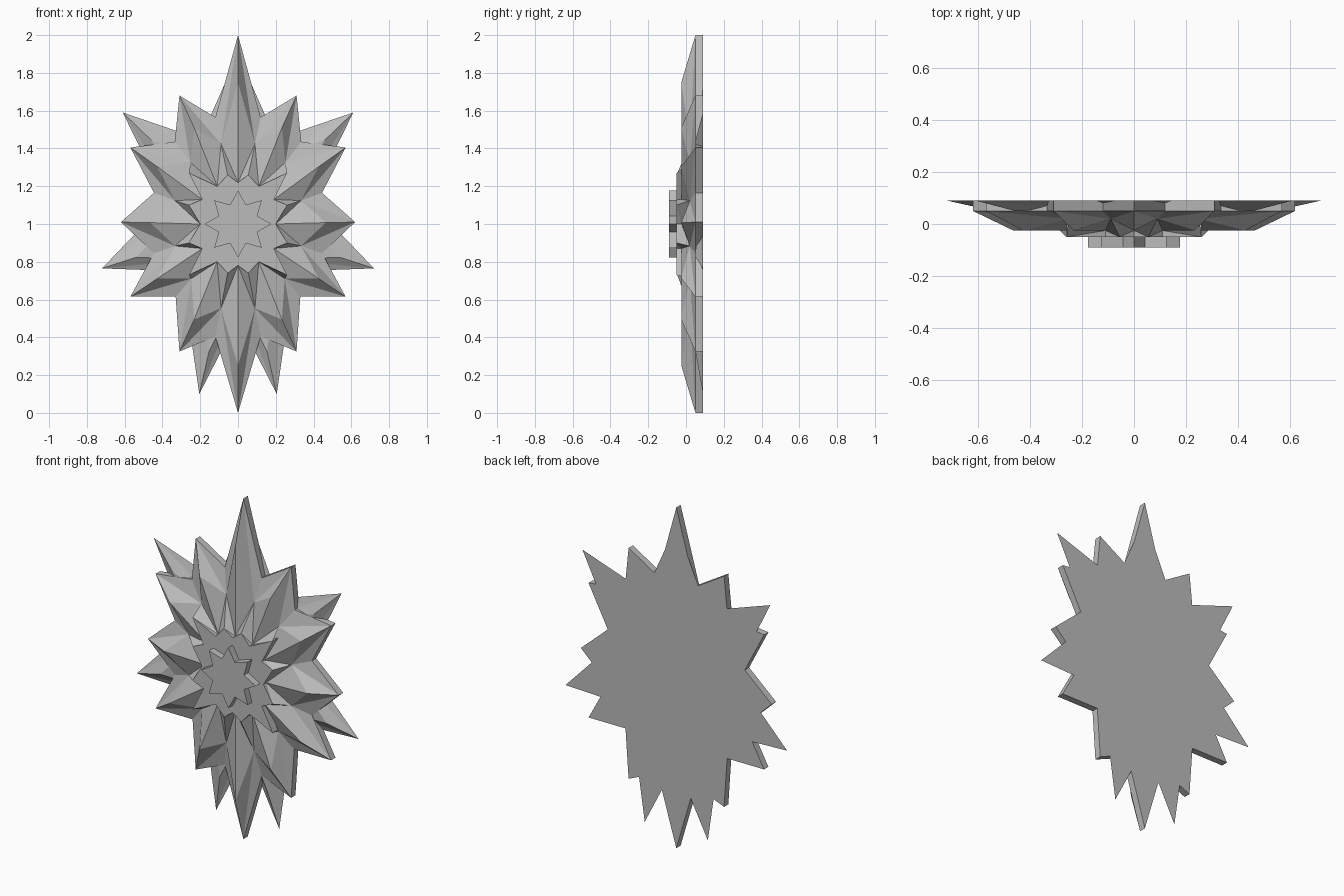
import bpy, bmesh, math

default = bpy.data.objects.get("Cube")
if default:
    bpy.data.objects.remove(default)

grey = bpy.data.materials.new("plain grey")
grey.use_nodes = True
colour = (0.5, 0.5, 0.5, 1)
grey.diffuse_color = colour
grey.node_tree.nodes["Principled BSDF"].inputs["Base Color"].default_value = colour


def mirrored(tips, valleys):
    """Interleave tips and valleys of the right half, then mirror to a full loop."""
    half = []
    for i, tip in enumerate(tips):
        half.append(tip)
        if i < len(valleys):
            half.append(valleys[i])
    left = [(-x, z) for x, z in reversed(half) if x > 0]
    return half + left


def ring(outline, tip_y, valley_y, scale=1.0):
    """Points of one loop; even points are tips, odd points are valleys."""
    return [(x * scale, valley_y if i % 2 else tip_y, z * scale + 1)
            for i, (x, z) in enumerate(outline)]


def build(name, rings, tip_diagonals, centre_y=None):
    """Bridge the loops from back to front with folded triangles and cap the ends."""
    bm = bmesh.new()
    loops = [[bm.verts.new(p) for p in r] for r in rings]
    n = len(loops[0])
    for outer, inner, from_tip in zip(loops, loops[1:], tip_diagonals):
        for i in range(n):
            j = (i + 1) % n
            tip, valley = (i, j) if i % 2 == 0 else (j, i)
            if from_tip:
                bm.faces.new((outer[tip], outer[valley], inner[valley]))
                bm.faces.new((outer[tip], inner[valley], inner[tip]))
            else:
                bm.faces.new((outer[tip], outer[valley], inner[tip]))
                bm.faces.new((outer[valley], inner[valley], inner[tip]))
    bm.faces.new(loops[0])
    if centre_y is None:
        bm.faces.new(loops[-1])
    else:
        hub = bm.verts.new((0, centre_y, 1))
        for i in range(n):
            bm.faces.new((loops[-1][i], loops[-1][(i + 1) % n], hub))
    bmesh.ops.recalc_face_normals(bm, faces=bm.faces)
    mesh = bpy.data.meshes.new(name)
    bm.to_mesh(mesh)
    bm.free()
    mesh.materials.append(grey)
    obj = bpy.data.objects.new(name, mesh)
    bpy.context.collection.objects.link(obj)
    return obj


# Thin rear burst with long slender points
rear = mirrored([(0, .9), (.61, .59), (.72, -.235), (.205, -.9)],
                [(.2, .45), (.38, .12), (.3, -.25)])
rear.insert(7, (0, -.5))
build("rear_burst", [ring(rear, .09, .09), ring(rear, .05, .06, .75)], [True])

# Main burst of twelve folded petals
petals = mirrored(
    [(0, 1), (.31, .68), (.57, .405), (.62, .01), (.57, -.385), (.31, -.675), (0, -1)],
    [(.12, .565), (.335, .435), (.445, .165), (.445, -.155), (.33, -.385), (.12, -.595)])

# Inner star, whose points sit in the folds between petals
inner = mirrored(
    [(0, .22), (.11, .2), (.19, .13), (.2, 0), (.19, -.13), (.11, -.2), (0, -.22)],
    [(.055, .26), (.26, .27), (.26, .1), (.26, -.1), (.26, -.27), (.055, -.26)])

build("petal_burst",
      [ring(petals, .09, .09), ring(petals, .05, .05),
       ring(petals, -.025, .02, .75), ring(inner, -.025, -.05)],
      [True, True, False], centre_y=-.02)
build("inner_star", [ring(inner, 0, 0), ring(inner, -.05, -.05)], [True])

# Raised eight-point star in the middle
hub = []
for i in range(16):
    radius = .11 if i % 2 else .178
    angle = i * math.pi / 8
    hub.append((radius * math.sin(angle), radius * math.cos(angle)))
build("centre_star", [ring(hub, -.045, -.045), ring(hub, -.09, -.09)], [True])
